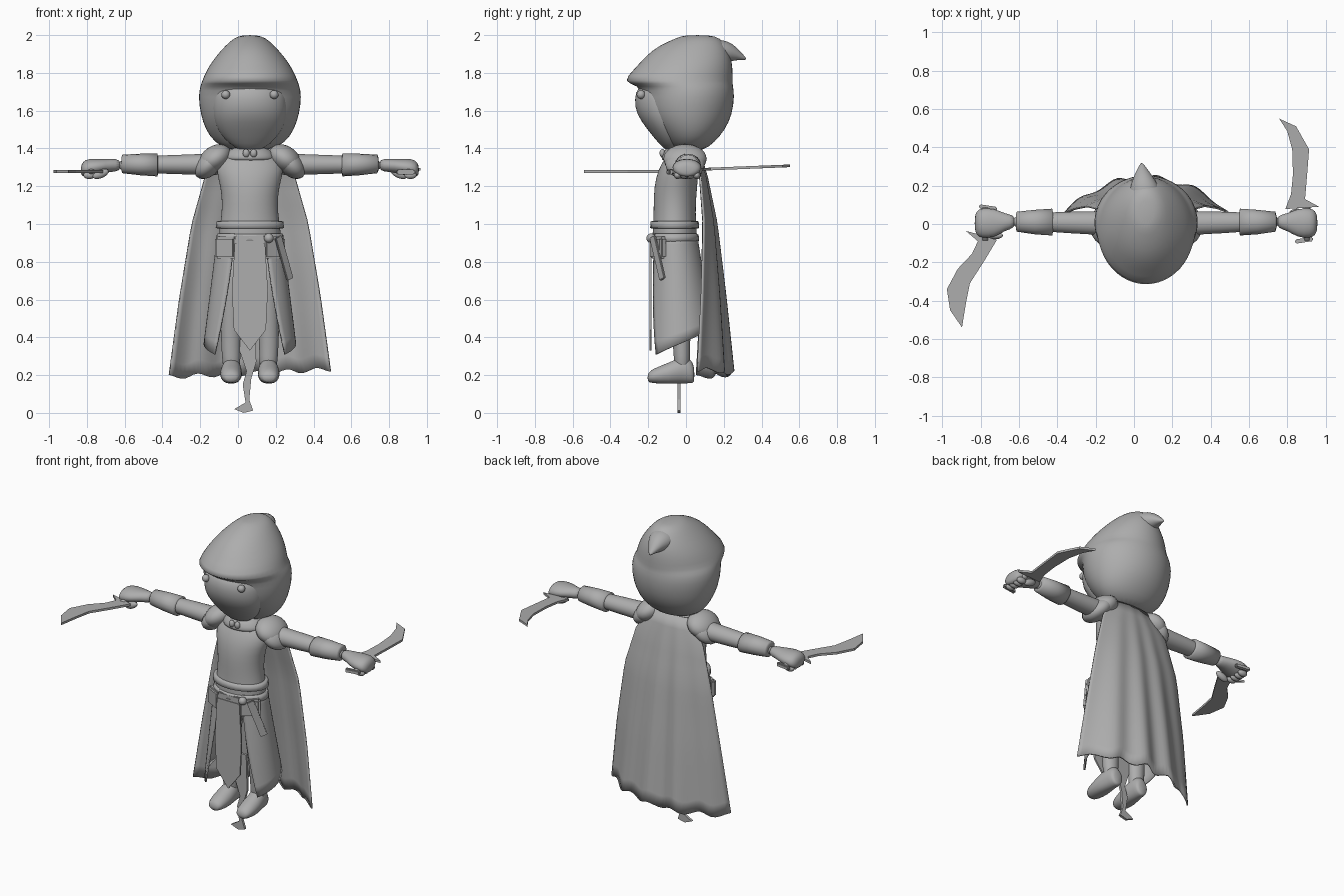
import bpy, bmesh, math
from mathutils import Matrix, Vector

if "Cube" in bpy.data.objects:
    bpy.data.objects.remove(bpy.data.objects["Cube"])

CX = 0.063  # body centre line
grey = bpy.data.materials.new("plain_grey")
grey.use_nodes = True
grey.diffuse_color = (0.42, 0.42, 0.42, 1)
grey.node_tree.nodes["Principled BSDF"].inputs["Base Color"].default_value = (0.42, 0.42, 0.42, 1)


def finish(name, bm, smooth=True, subsurf=0, thick=0):
    bmesh.ops.recalc_face_normals(bm, faces=bm.faces)
    me = bpy.data.meshes.new(name)
    bm.to_mesh(me)
    bm.free()
    me.materials.append(grey)
    for p in me.polygons:
        p.use_smooth = smooth
    ob = bpy.data.objects.new(name, me)
    bpy.context.collection.objects.link(ob)
    if thick:
        ob.modifiers.new("thickness", 'SOLIDIFY').thickness = thick
    if subsurf:
        ob.modifiers.new("round", 'SUBSURF').levels = subsurf
        ob.modifiers["round"].render_levels = subsurf
    return ob


def loft(name, rings, axis='z', sign=1, sides=16, floor=None, subsurf=1):
    """Skin ellipses (position, centre a, centre b, radius a, radius b) along an axis."""
    bm = bmesh.new()
    loops = []
    for t, ca, cb, ra, rb in rings:
        loop = []
        for i in range(sides):
            a = 2 * math.pi * i / sides
            p, q = ca + ra * math.cos(a), cb + rb * math.sin(a)
            co = {'z': (CX + sign * p, q, t), 'x': (CX + sign * t, p, q), 'y': (CX + sign * p, t, q)}[axis]
            if floor is not None:
                co = (co[0], co[1], max(co[2], floor))
            loop.append(bm.verts.new(co))
        loops.append(loop)
    for lo, hi in zip(loops, loops[1:]):
        for i in range(sides):
            j = (i + 1) % sides
            bm.faces.new((lo[i], lo[j], hi[j], hi[i]))
    bm.faces.new(loops[0])
    bm.faces.new(loops[-1])
    return finish(name, bm, True, subsurf)


def ball(name, pos, radii, rot=(0, 0, 0)):
    bm = bmesh.new()
    bmesh.ops.create_uvsphere(bm, u_segments=20, v_segments=12, radius=1)
    ob = finish(name, bm)
    ob.location, ob.scale, ob.rotation_euler = pos, radii, rot
    return ob


def block(name, pos, size, rot=(0, 0, 0)):
    bm = bmesh.new()
    bmesh.ops.create_cube(bm, size=1, matrix=Matrix.Diagonal((*size, 1)))
    bmesh.ops.bevel(bm, geom=bm.edges[:], offset=min(size) * 0.25, segments=2, affect='EDGES')
    ob = finish(name, bm, False)
    ob.location, ob.rotation_euler = pos, rot
    return ob


def plate(name, pts, thick, place):
    """Extrude a flat outline; place turns (a, b, offset) into a position."""
    bm = bmesh.new()
    face = bm.faces.new([bm.verts.new(place(a, b, -thick / 2)) for a, b in pts])
    move = Vector(place(0, 0, thick)) - Vector(place(0, 0, 0))
    new = bmesh.ops.extrude_face_region(bm, geom=[face])["geom"]
    bmesh.ops.translate(bm, vec=move, verts=[v for v in new if isinstance(v, bmesh.types.BMVert)])
    return finish(name, bm, False)


def sheet(name, fn, nu, nv, thick):
    """Cloth grid from a function of u and v."""
    bm = bmesh.new()
    g = [[bm.verts.new(fn(i / nu, j / nv)) for j in range(nv + 1)] for i in range(nu + 1)]
    for i in range(nu):
        for j in range(nv):
            bm.faces.new((g[i][j], g[i + 1][j], g[i + 1][j + 1], g[i][j + 1]))
    return finish(name, bm, True, 0, thick)


def pick(table, t):
    """Straight-line lookup in a list of (key, value...) rows."""
    for a, b in zip(table, table[1:]):
        if t <= b[0]:
            f = (t - a[0]) / (b[0] - a[0])
            return [p + (q - p) * f for p, q in zip(a[1:], b[1:])]
    return table[-1][1:]


# Hood: height, front, back, half width
hood = [(1.385, -.06, .09, .10), (1.43, -.10, .15, .19), (1.5, -.165, .21, .237), (1.58, -.225, .247, .264),
        (1.68, -.24, .26, .277), (1.735, -.25, .25, .263), (1.75, -.345, .25, .258), (1.82, -.275, .25, .23),
        (1.89, -.215, .24, .18), (1.945, -.145, .215, .13), (1.985, -.05, .18, .085), (2.0, -.01, .13, .04)]
loft("hood", [(z, 0, (f + b) / 2, w, (b - f) / 2) for z, f, b, w in hood], sides=24)
loft("hood_tip", [(.08, 0, 1.90, .10, .07), (.18, -.005, 1.915, .085, .07), (.25, -.015, 1.91, .05, .045),
                  (.29, -.02, 1.89, .025, .022), (.32, -.023, 1.873, .004, .004)], 'y')

# Face and eyes
loft("face", [(1.385, 0, -.07, .04, .03), (1.42, 0, -.08, .11, .06), (1.5, 0, -.1, .175, .105),
              (1.58, 0, -.12, .2, .145), (1.66, 0, -.12, .2, .155), (1.73, 0, -.12, .185, .14),
              (1.76, 0, -.12, .1, .06)], sides=24)
for s, side in ((-1, "right"), (1, "left")):
    ball(side + "_eye", (CX + s * .128, -.238, 1.685), (.023, .023, .023))

# Torso, collar and belt
loft("torso", [(.8, 0, -.06, .165, .115), (.95, 0, -.06, .168, .12), (1.02, 0, -.06, .155, .113),
               (1.1, 0, -.06, .147, .112), (1.2, 0, -.055, .155, .115), (1.29, 0, -.04, .185, .108),
               (1.35, 0, -.02, .16, .09), (1.4, 0, -.01, .09, .07)], sides=24)
loft("collar", [(1.33, 0, -.03, .13, .1), (1.35, 0, -.025, .145, .11), (1.385, 0, -.02, .12, .1),
                (1.41, 0, -.02, .09, .08)])
for dx in (-.02, .02):
    ball("collar_knot", (CX + dx, -.125, 1.375), (.018, .015, .022))
for z, name in ((1.0, "upper_belt"), (.93, "lower_belt")):
    b = loft(name, [(z - .025, 0, -.06, .17, .12), (z - .02, 0, -.06, .181, .13),
                    (z + .012, 0, -.06, .177, .127), (z + .017, 0, -.06, .165, .118)], sides=24, subsurf=0)
ball("belt_knot", (CX + .1, -.185, .925), (.025, .025, .025))
for s, side in ((-1, "right"), (1, "left")):
    block(side + "_pouch", (CX + s * .125, -.145, .875), (.125, .045, .115), (0, 0, s * .5))
block("hanging_strap", (CX + .18, -.15, .82), (.045, .014, .24), (0, -.35, .7))
block("belt_flap", (CX, -.18, .88), (.15, .016, .12))

# Skirt panels and tabard
for s, side in ((-1, "right"), (1, "left")):
    def skirt(u, v, s=s):
        a0, a1 = .5 + .38 * v ** 1.5, 2.9 - .4 * v
        a = a0 + (a1 - a0) * u
        rx, ry = .172 + .073 * v, .122 + .075 * v
        return (CX + s * rx * math.sin(a), -.06 + .025 * v - ry * math.cos(a), .95 + v * (.13 * u - .64))
    sheet(side + "_skirt", skirt, 16, 10, .01)
plate("front_tabard", [(-.08, .9), (.08, .9), (.095, .65), (.085, .44), (0, .33), (-.085, .44), (-.095, .65)],
      .01, lambda a, b, o: (CX + a, -.187 + o, b))

# Cape: height, half width, edge y, back y
cape_rows = [(0, .15, .05, .075), (.12, .24, .08, .115), (.33, .31, .1, .165), (.66, .375, .09, .21), (1, .43, .07, .25)]


def cape(u, v):
    w, edge, back = pick(cape_rows, v)
    k = 2 * u - 1
    fold = .016 * v * math.sin(k * 13) * (1 - k * k * .5)
    hem = .19 + .02 * (k + 1) + .012 * math.sin(k * 17)
    return (CX + k * w, back + (edge - back) * abs(k) ** 2.2 + fold - .008 * v, 1.39 + (hem - 1.39) * v)


sheet("cape", cape, 40, 16, .01)

# Limbs, mirrored
for s, side in ((-1, "right"), (1, "left")):
    loft(side + "_arm", [(.1, 0, 1.32, .07, .065), (.25, .005, 1.315, .062, .056), (.4, .008, 1.315, .058, .052),
                         (.5, .01, 1.315, .052, .048), (.72, .012, 1.31, .036, .034)], 'x', s)
    loft(side + "_bracer", [(.485, .01, 1.312, .045, .04), (.49, .01, 1.312, .07, .06), (.58, .01, 1.315, .064, .057),
                            (.675, .012, 1.318, .052, .049), (.68, .012, 1.318, .035, .035)], 'x', s, subsurf=0)
    loft(side + "_hand", [(.68, .012, 1.312, .034, .032), (.74, .01, 1.31, .045, .035), (.79, .005, 1.305, .078, .04),
                          (.86, .005, 1.297, .08, .05), (.885, .005, 1.29, .065, .04), (.895, .005, 1.285, .03, .02)],
         'x', s)
    for i in range(4):
        ball(side + "_finger", (CX + s * .85, -.045 + i * .034, 1.258), (.032, .019, .02))
    ball(side + "_thumb", (CX + s * .79, s * .06, 1.265), (.045, .02, .022), (0, s * .4, 0))

    # Layered shoulder pads
    ball(side + "_shoulder_pad", (CX + s * .185, -.005, 1.345), (.095, .115, .068), (0, s * .6, 0))
    ball(side + "_shoulder_plate", (CX + s * .215, -.005, 1.318), (.095, .105, .06), (0, s * .8, 0))

    loft(side + "_leg", [(.2, .095, -.02, .045, .042), (.3, .1, -.022, .05, .043), (.42, .1, -.025, .055, .05),
                         (.6, .095, -.035, .065, .065), (.88, .085, -.05, .075, .085)], 'z', s)
    loft(side + "_shoe", [(-.205, .1, .185, .03, .02), (-.18, .1, .195, .053, .04), (-.09, .1, .205, .062, .06),
                          (-.02, .097, .23, .052, .075), (.03, .095, .22, .045, .065), (.045, .095, .2, .03, .04)],
         'y', s, floor=.155)

# Curved swords held in the hands, plus one hanging behind the legs
right_blade = [(-.878, -.036), (-.79, -.06), (-.716, -.083), (-.78, -.19), (-.857, -.31), (-.878, -.417),
               (-.898, -.54), (-.96, -.45), (-.977, -.34), (-.92, -.234), (-.846, -.156), (-.815, -.09)]
left_blade = [(.758, .55), (.846, .51), (.914, .39), (.904, .26), (.893, .13), (.966, .09),
              (.79, .078), (.82, .156), (.83, .26), (.826, .39), (.8, .485)]
plate("right_sword", right_blade, .014, lambda a, b, o: (a, b, 1.278 + o))
plate("left_sword", left_blade, .014, lambda a, b, o: (a, b, 1.286 + .04 * b + o))
for s, side in ((-1, "right"), (1, "left")):
    loft(side + "_sword_grip", [(-.085, s * .84, 1.278, .018, .014), (.085, s * .84, 1.282, .018, .014)], 'y', 1, 8,
         subsurf=0)
    block(side + "_sword_pommel", (CX + s * .825, -s * .085, 1.275), (.095, .022, .026), (0, 0, s * .15))
plate("hanging_sword", [(.09, .5), (.097, .27), (.07, .18), (.06, .07), (.08, .012), (.03, 0), (-.02, .02),
                        (.04, .055), (.025, .15), (.045, .22), (.008, .33), (.02, .5)],
      .016, lambda a, b, o: (a, -.037 + o, b))
